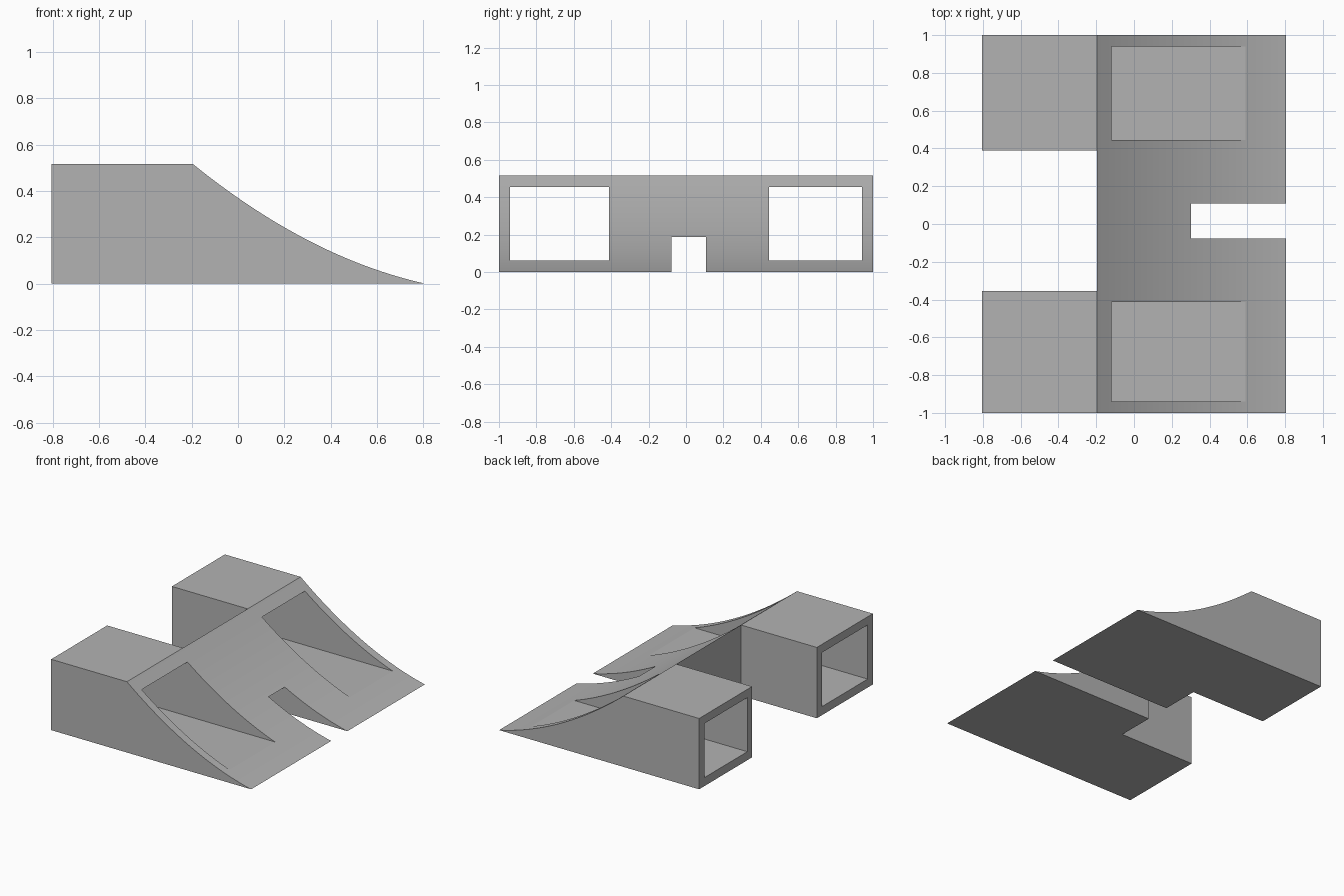
import bpy, bmesh, math

default = bpy.data.objects.get("Cube")
if default:
    bpy.data.objects.remove(default)

HALF, CREST, HEIGHT = 0.806, -0.195, 0.516   # half length, top of slope, block height
SAG, STEPS = 0.292, 32

grey = bpy.data.materials.new("plain_grey")
grey.use_nodes = True
colour = (0.45, 0.45, 0.45, 1)
grey.diffuse_color = colour
grey.node_tree.nodes["Principled BSDF"].inputs["Base Color"].default_value = colour


def prism(name, profile, y0, y1):
    """Extrude an (x, z) profile from y0 to y1."""
    bm = bmesh.new()
    base = bm.faces.new([bm.verts.new((x, y0, z)) for x, z in profile])
    new = bmesh.ops.extrude_face_region(bm, geom=[base])["geom"]
    bmesh.ops.translate(bm, vec=(0, y1 - y0, 0),
                        verts=[v for v in new if isinstance(v, bmesh.types.BMVert)])
    bmesh.ops.recalc_face_normals(bm, faces=bm.faces)
    mesh = bpy.data.meshes.new(name)
    bm.to_mesh(mesh)
    bm.free()
    mesh.materials.append(grey)
    obj = bpy.data.objects.new(name, mesh)
    bpy.context.collection.objects.link(obj)
    return obj


def cut(target, x0, x1, y0, y1, z0, z1):
    """Subtract a box from the target."""
    box = prism("cutter", [(x0, z0), (x1, z0), (x1, z1), (x0, z1)], y0, y1)
    box.hide_render = True
    mod = target.modifiers.new("cut", 'BOOLEAN')
    mod.operation, mod.solver, mod.object = 'DIFFERENCE', 'EXACT', box
    bpy.context.view_layer.objects.active = target
    bpy.ops.object.modifier_apply(modifier=mod.name)
    bpy.data.objects.remove(box)


# Solid body: flat-topped block running down a hollow curve to a thin front lip
profile = [(-HALF, 0), (-HALF, HEIGHT)]
for i in range(STEPS + 1):
    t = i / STEPS
    profile.append((CREST + (HALF - CREST) * t, (1 - t) * (HEIGHT - SAG * t)))
ramp = prism("curved_ramp", profile, -1, 1)

# Gap between the two rear blocks
cut(ramp, -1, CREST, -0.355, 0.39, -1, 1)
# Two square tunnels through the blocks and out of the slope
for y0, y1 in ((-0.94, -0.413), (0.445, 0.94)):
    cut(ramp, -1, 1, y0, y1, 0.062, 0.456)
# Low central channel along the floor
cut(ramp, -1, 1, -0.078, 0.108, -1, 0.187)

# Smooth slope, crisp corners
bpy.ops.object.select_all(action='DESELECT')
ramp.select_set(True)
bpy.context.view_layer.objects.active = ramp
bpy.ops.object.shade_smooth_by_angle(angle=math.radians(12))
